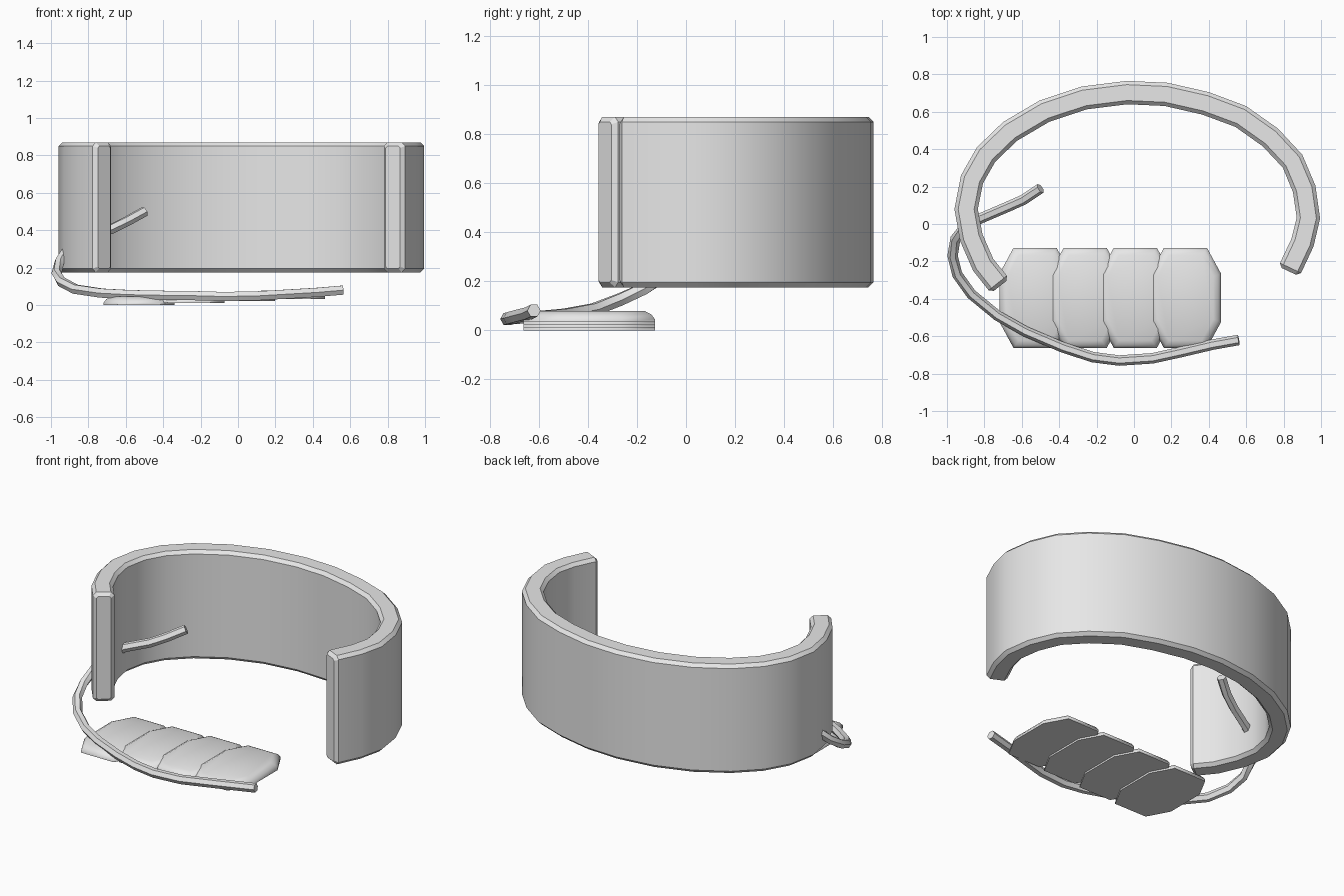
import bpy, bmesh, math
from mathutils import Vector

if "Cube" in bpy.data.objects:
    bpy.data.objects.remove(bpy.data.objects["Cube"])

grey = bpy.data.materials.new("plain grey")
grey.diffuse_color = (0.8, 0.8, 0.8, 1)
grey.use_nodes = True
grey.node_tree.nodes["Principled BSDF"].inputs["Base Color"].default_value = grey.diffuse_color


def make_object(name, bm, angle):
    bmesh.ops.recalc_face_normals(bm, faces=bm.faces[:])
    me = bpy.data.meshes.new(name)
    bm.to_mesh(me)
    bm.free()
    me.materials.append(grey)
    ob = bpy.data.objects.new(name, me)
    bpy.context.collection.objects.link(ob)
    bpy.ops.object.select_all(action='DESELECT')
    ob.select_set(True)
    bpy.context.view_layer.objects.active = ob
    bpy.ops.object.shade_smooth_by_angle(angle=math.radians(angle))
    return ob


def sweep(bm, rings):
    """Join equal rings of points into a closed tube with end caps."""
    vs = [[bm.verts.new(p) for p in r] for r in rings]
    n = len(vs[0])
    for a, b in zip(vs, vs[1:]):
        for i in range(n):
            j = (i + 1) % n
            bm.faces.new((a[i], a[j], b[j], b[i]))
    bm.faces.new(vs[0])
    bm.faces.new(vs[-1])


# Open cuff: chamfered rectangle swept along the outer outline
outer = [Vector(p) for p in (
    (-.765, -.37), (-.86, -.25), (-.93, -.09), (-.96, .08), (-.925, .26),
    (-.84, .41), (-.70, .545), (-.505, .66), (-.28, .735), (-.04, .765),
    (.18, .755), (.40, .705), (.60, .63), (.77, .51), (.90, .37),
    (.97, .205), (.995, .03), (.96, -.12), (.885, -.28))]
THICK, LOW, HIGH, CH = .125, .175, .87, .02


def cuff_ring(i, inset=0.0, shift=0.0):
    a, b = outer[max(i - 1, 0)], outer[min(i + 1, len(outer) - 1)]
    t = (b - a).normalized()
    inward = Vector((t.y, -t.x))
    base = outer[i] + t * shift
    o, n, l, h = inset, THICK - inset, LOW + inset, HIGH - inset
    c = CH * (.5 if inset else 1)
    section = ((o, l + c), (o + c, l), (n - c, l), (n, l + c),
               (n, h - c), (n - c, h), (o + c, h), (o, h - c))
    return [(*(base + inward * d), z) for d, z in section]


last = len(outer) - 1
rings = [cuff_ring(0, CH)] + [cuff_ring(0, 0, CH)]
rings += [cuff_ring(i) for i in range(1, last)]
rings += [cuff_ring(last, 0, -CH), cuff_ring(last, CH)]
bm = bmesh.new()
sweep(bm, rings)
make_object("open_cuff", bm, 30)

# Cord: six-sided tube that passes through the cuff and curls under it
path = [Vector(p) for p in (
    (.56, -.62, .08), (.42, -.645, .068), (.25, -.685, .058), (.10, -.718, .049),
    (-.08, -.73, .046), (-.22, -.712, .05), (-.38, -.66, .052),
    (-.58, -.575, .056), (-.73, -.49, .064), (-.87, -.375, .085),
    (-.945, -.27, .125), (-.97, -.17, .17), (-.955, -.08, .23),
    (-.90, -.01, .31), (-.82, .03, .36), (-.68, .09, .405),
    (-.59, .13, .45), (-.50, .19, .50))]
rings = []
for i, p in enumerate(path):
    t = (path[min(i + 1, len(path) - 1)] - path[max(i - 1, 0)]).normalized()
    side = t.cross(Vector((0, 0, 1))).normalized()
    up = side.cross(t)
    rings.append([p + .028 * (side * math.cos(k * math.pi / 3) + up * math.sin(k * math.pi / 3))
                  for k in range(6)])
bm = bmesh.new()
sweep(bm, rings)
make_object("cord", bm, 30)


# Four overlapping eight-sided plates, each one step higher
def octagon(cx, inset, z):
    w, e, l, m = .19 - inset, .115 - inset * .7, .268 - inset, .13 - inset * .4
    pts = ((w, m), (e, l), (-e, l), (-w, m), (-w, -m), (-e, -l), (e, -l), (w, -m))
    return [(cx + x, -.395 + y, z) for x, y in pts]


for k in range(4):
    cx, z = -.529 + .268 * k, .003 + .011 * k
    bm = bmesh.new()
    sweep(bm, [octagon(cx, 0, z), octagon(cx, 0, z + .012),
               octagon(cx, .015, z + .032), octagon(cx, .04, z + .045)])
    bmesh.ops.translate(bm, verts=bm.verts[:], vec=(0, 0, -.003))
    make_object("plate_%d" % (k + 1), bm, 50)
